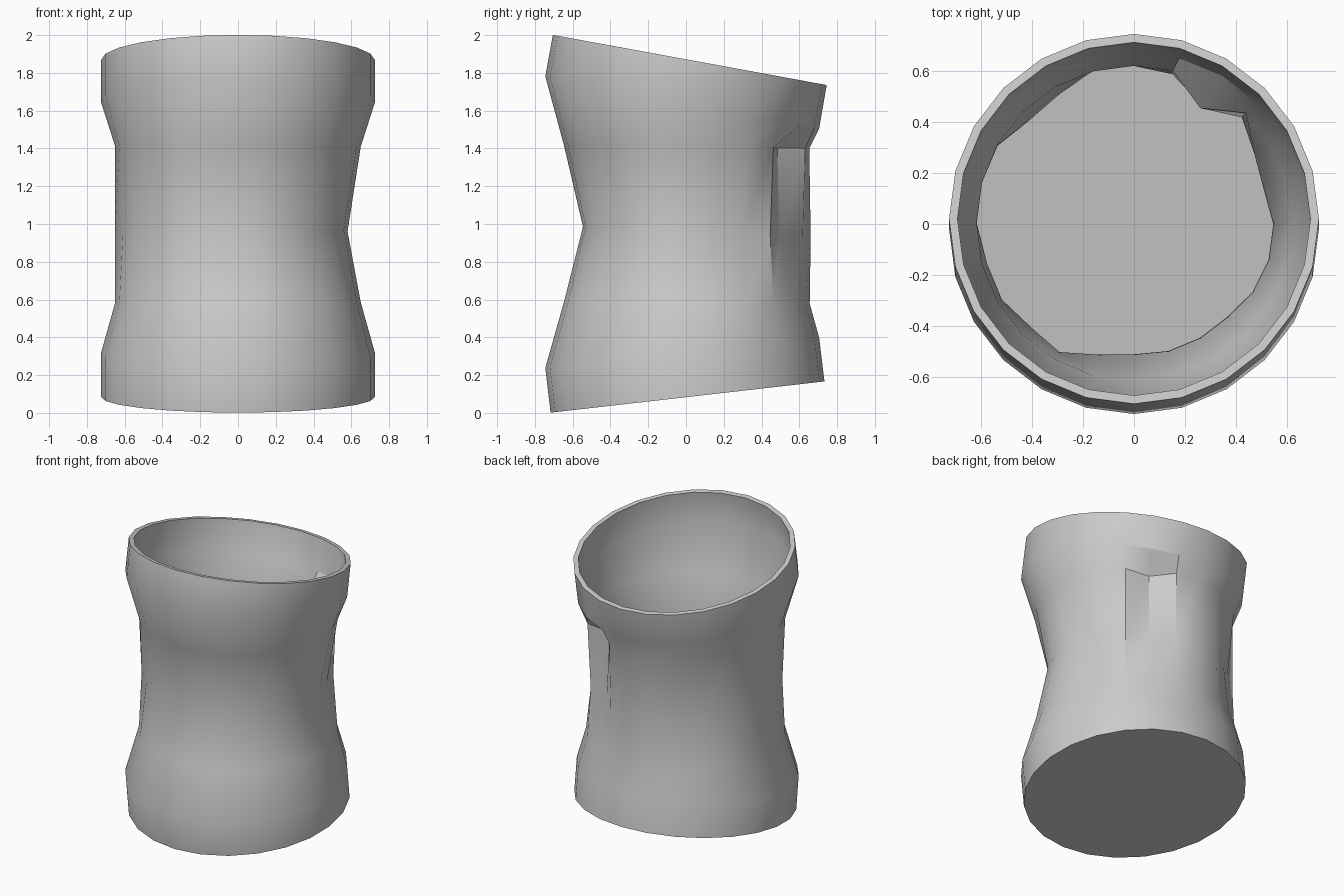
import bpy, bmesh, math

if "Cube" in bpy.data.objects:
    bpy.data.objects.remove(bpy.data.objects["Cube"], do_unlink=True)

SIDES = 24

clay = bpy.data.materials.new("light grey")
clay.use_nodes = True
GREY = (0.6, 0.6, 0.6, 1)
clay.diffuse_color = GREY
clay.node_tree.nodes["Principled BSDF"].inputs["Base Color"].default_value = GREY

# Squeezed waist: radius every 15 degrees, counter-clockwise from +x
waist = [.58, .56, .58, .63, .57, .64, .66, .66, .62, .61, .65, .655,
         .65, .63, .63, .605, .615, .565, .545, .55, .55, .55, .57, .58]
neck = [.65] * SIDES
neck[4] = .555          # finger dent reaching up the back

# Rings from bottom to top: height, tilt along y, y offset, radii
rings = [
    (.083, .114, .008, [.725] * SIDES),
    (.32, .11, -.02, [.725] * SIDES),
    (.585, -.01, .005, [.65] * SIDES),
    (.96, -.05, 0, waist),
    (1.41, -.015, .003, neck),
    (1.64, -.19, -.02, [.725] * SIDES),
    (1.872, -.183, .02, [.725] * SIDES),
]

# Outer skin with a closed bottom
bm = bmesh.new()
loops = []
for height, tilt, shift, radii in rings:
    loop = []
    for i, r in enumerate(radii):
        a = math.tau * i / SIDES
        y = r * math.sin(a) + shift
        loop.append(bm.verts.new((r * math.cos(a), y, height + tilt * y)))
    loops.append(loop)
for low, high in zip(loops, loops[1:]):
    for i in range(SIDES):
        j = (i + 1) % SIDES
        bm.faces.new((low[i], low[j], high[j], high[i]))
bm.faces.new(loops[0][::-1])
mesh = bpy.data.meshes.new("cup_body")
bm.to_mesh(mesh)
bm.free()
mesh.materials.append(clay)
cup = bpy.data.objects.new("cup_body", mesh)
bpy.context.collection.objects.link(cup)

# Wall thickness
wall = cup.modifiers.new("wall", 'SOLIDIFY')
wall.thickness = .033
wall.offset = -1
wall.use_even_offset = True

bpy.ops.object.select_all(action='DESELECT')
cup.select_set(True)
bpy.context.view_layer.objects.active = cup
bpy.ops.object.modifier_apply(modifier=wall.name)
bpy.ops.object.shade_smooth_by_angle(angle=math.radians(30))
